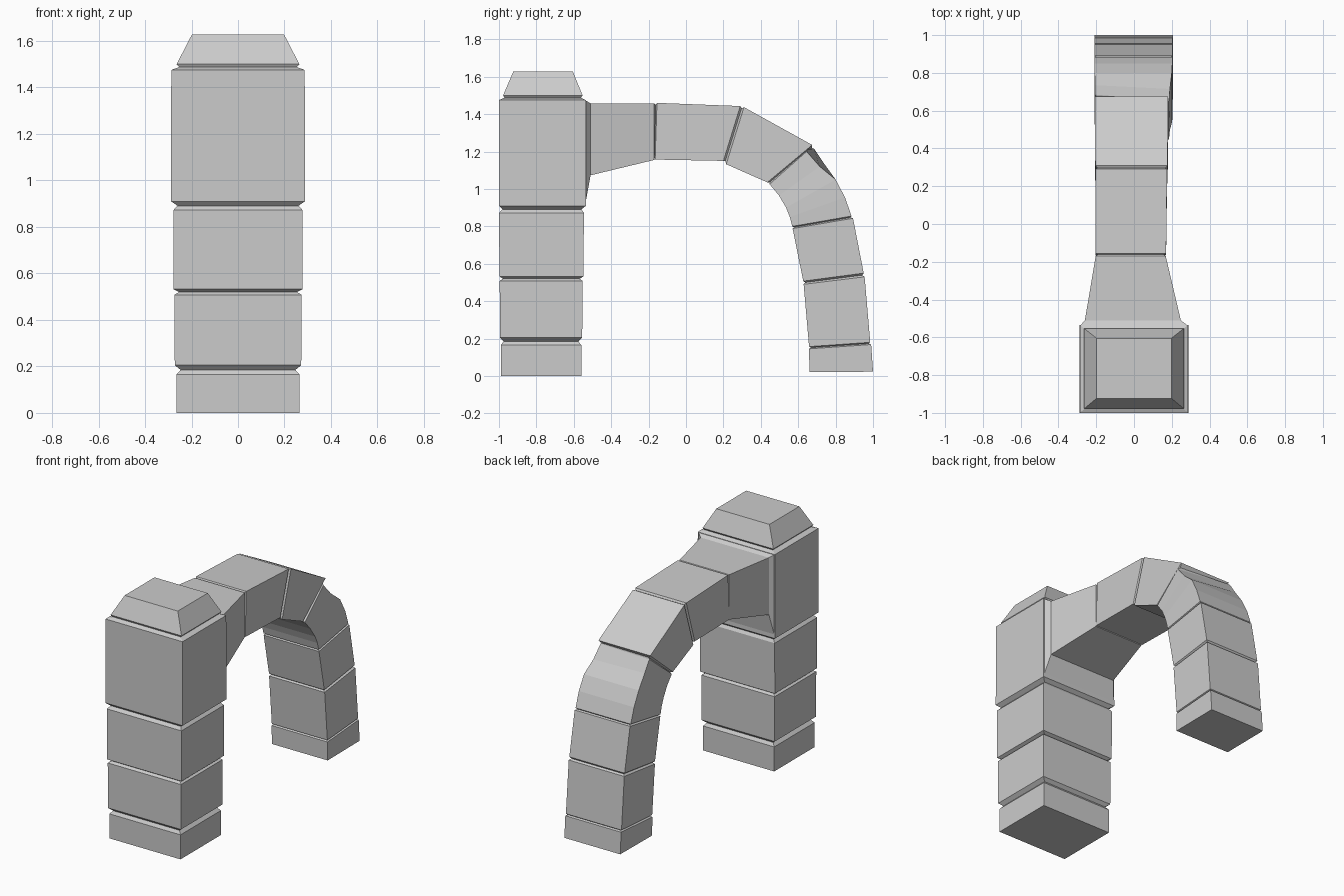
import bpy, bmesh
from mathutils import Vector

if "Cube" in bpy.data.objects:
    bpy.data.objects.remove(bpy.data.objects["Cube"])


def loft(name, rings):
    """Skin a list of four-cornered rings into a closed flat-faced solid."""
    bm = bmesh.new()
    rows = [[bm.verts.new(p) for p in r] for r in rings]
    for a, b in zip(rows, rows[1:]):
        for i in range(4):
            j = (i + 1) % 4
            bm.faces.new((a[i], a[j], b[j], b[i]))
    bm.faces.new(rows[0][::-1])
    bm.faces.new(rows[-1])
    bmesh.ops.recalc_face_normals(bm, faces=bm.faces)
    me = bpy.data.meshes.new(name)
    bm.to_mesh(me)
    bm.free()
    ob = bpy.data.objects.new(name, me)
    bpy.context.collection.objects.link(ob)
    return ob


def groove(a, b, s):
    """Shrunken ring midway between two block ends."""
    mid = [(Vector(p) + Vector(q)) / 2 for p, q in zip(a, b)]
    c = sum(mid, Vector()) / 4
    return [c + (p - c) * s for p in mid]


def join(blocks, s):
    rings = list(blocks[0])
    for blk in blocks[1:]:
        rings.append(groove(rings[-1], blk[0], s))
        rings += blk
    return rings


def level(z, x, y0, y1):
    return [(-x, y0, z), (x, y0, z), (x, y1, z), (-x, y1, z)]


# Square pillar: stacked blocks and a tapered cap
pillar = [
    [level(0, .265, -.99, -.56), level(.165, .265, -.99, -.56)],
    [level(.205, .272, -.995, -.555), level(.508, .273, -.996, -.553)],
    [level(.532, .278, -.998, -.548), level(.872, .278, -.999, -.546)],
    [level(.91, .288, -1, -.535), level(1.475, .287, -1, -.535)],
    [level(1.5, .264, -.978, -.553), level(1.628, .198, -.923, -.605)],
]
loft("pillar", join(pillar, .92))


def section(yo, zo, yi, zi, xl, xr, left=None):
    """Arch slice: outer edge, inner edge, side extents, optional left outer edge."""
    ly, lz = left or (yo, zo)
    return [(xl, ly, lz), (xr, yo, zo), (xr, yi, zi), (xl, yi, zi)]


# Arch: flared root, straight blocks, dented bend, descending leg
arch = [
    [section(-.54, 1.475, -.54, .91, -.287, .287),
     section(-.51, 1.457, -.51, 1.073, -.26, .248),
     section(-.17, 1.457, -.17, 1.155, -.203, .168)],
    [section(-.155, 1.46, -.165, 1.157, -.205, .17),
     section(.29, 1.443, .20, 1.15, -.205, .175)],
    [section(.31, 1.437, .215, 1.132, -.205, .178),
     section(.675, 1.235, .435, 1.035, -.207, .18)],
    [section(.645, 1.20, .447, 1.025, -.207, .185, (.685, 1.215)),
     section(.715, 1.12, .497, .965, -.207, .19, (.735, 1.14)),
     section(.80, 1.05, .535, .90, -.208, .2),
     section(.85, .955, .555, .85, -.208, .203),
     section(.885, .855, .568, .80, -.208, .203)],
    [section(.893, .843, .57, .788, -.208, .204),
     section(.95, .55, .627, .507, -.208, .204)],
    [section(.955, .53, .629, .49, -.209, .205),
     section(.985, .18, .658, .157, -.209, .205)],
    [section(.99, .168, .658, .145, -.21, .206),
     section(1, .023, .66, .02, -.21, .206)],
]
loft("arch_leg", join(arch, .94))
